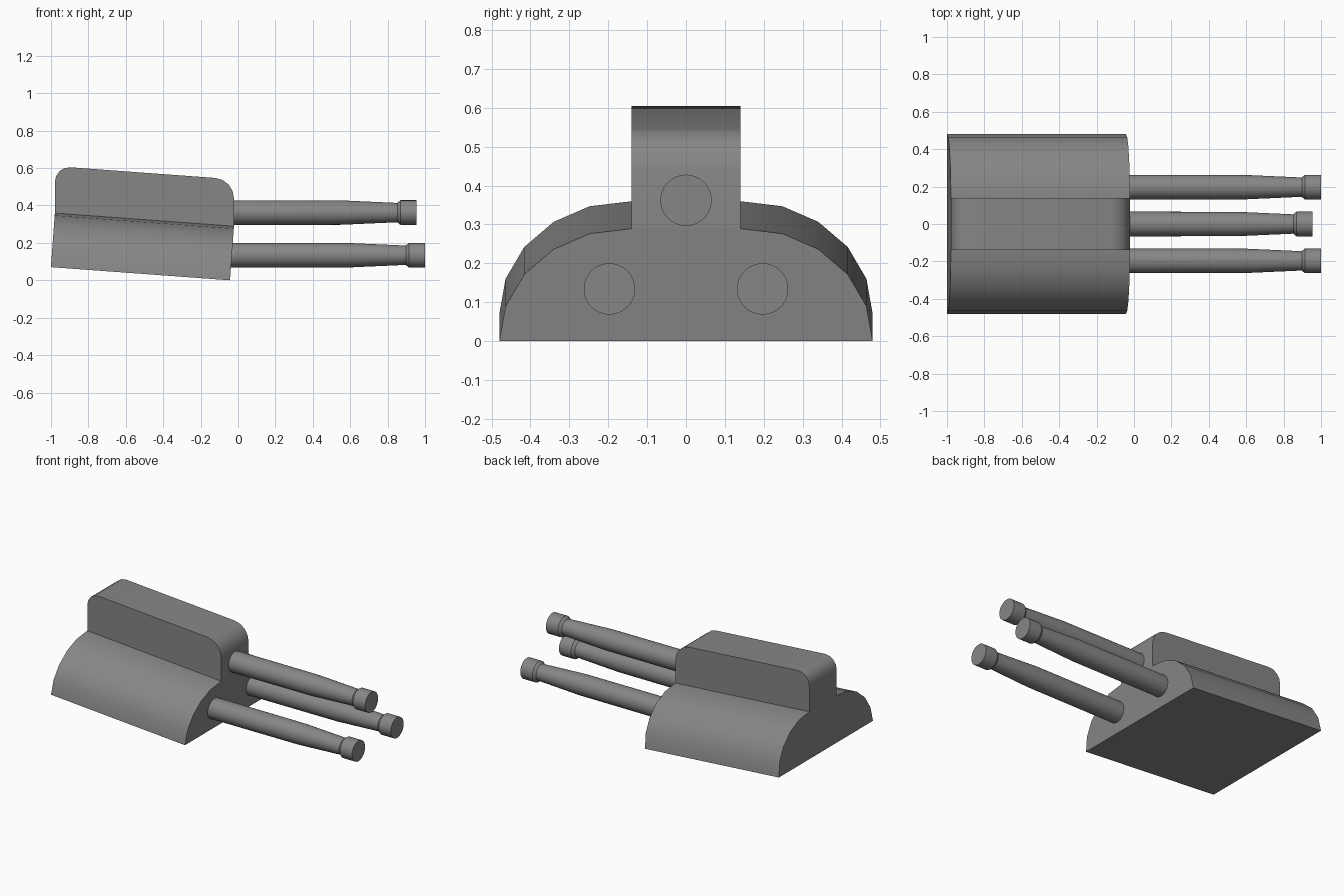
import bpy, bmesh, math
from mathutils import Matrix, Vector

if "Cube" in bpy.data.objects:
    bpy.data.objects.remove(bpy.data.objects["Cube"])

TILT = math.radians(4.2)
LENGTH = 0.96
# Local housing frame: x runs forward (front face at 0), tilted nose-down
PLACE = Matrix.Translation((-0.043, 0, 0)) @ Matrix.Rotation(TILT, 4, 'Y')

# Dark grey metal
METAL = bpy.data.materials.new("dark_metal")
METAL.diffuse_color = (0.24, 0.24, 0.24, 1)
METAL.use_nodes = True
METAL.node_tree.nodes["Principled BSDF"].inputs["Base Color"].default_value = METAL.diffuse_color


def extrude(name, points, offset, matrix):
    """Closed profile of 3D points extruded along offset into a solid."""
    bm = bmesh.new()
    face = bm.faces.new([bm.verts.new(p) for p in points])
    ext = bmesh.ops.extrude_face_region(bm, geom=[face])
    moved = [g for g in ext['geom'] if isinstance(g, bmesh.types.BMVert)]
    bmesh.ops.translate(bm, verts=moved, vec=Vector(offset))
    # extrude_face_region may drop the starting cap, so close any open border
    bmesh.ops.holes_fill(bm, edges=[e for e in bm.edges if e.is_boundary], sides=0)
    bm.transform(matrix)
    finish(name, bm)


def finish(name, bm):
    bmesh.ops.recalc_face_normals(bm, faces=bm.faces)
    mesh = bpy.data.meshes.new(name)
    bm.to_mesh(mesh)
    bm.free()
    mesh.materials.append(METAL)
    ob = bpy.data.objects.new(name, mesh)
    bpy.context.collection.objects.link(ob)
    bpy.ops.object.select_all(action='DESELECT')
    ob.select_set(True)
    bpy.context.view_layer.objects.active = ob
    bpy.ops.object.shade_smooth_by_angle(angle=math.radians(31))


def corner(cx, cz, r, start, steps=4):
    """Quarter-circle points for a rounded corner."""
    angles = [start + i * math.pi / 2 / steps for i in range(steps + 1)]
    return [(cx + r * math.cos(a), cz + r * math.sin(a)) for a in angles]


# Domed housing
half = [(0.48, 0), (0.464, 0.09), (0.416, 0.172), (0.34, 0.237), (0.248, 0.277), (0.14, 0.29)]
outline = half + [(-y, z) for y, z in reversed(half)]
extrude("housing", [(0, y, z) for y, z in outline], (-LENGTH, 0, 0), PLACE)

# Raised centre block: sloping top, but ends sheared back to vertical
block = ([(-LENGTH, 0.29), (0, 0.29)] + corner(-0.1, 0.44, 0.1, 0)
         + corner(-LENGTH + 0.085, 0.455, 0.085, math.pi / 2))
extrude("top_block", [(x - math.tan(TILT) * (z - 0.29), -0.14, z) for x, z in block],
        (0, 0.28, 0), PLACE)

# Three tapered barrels with flared muzzles
BARREL = [(-0.06, 0.066), (0.6, 0.065), (0.89, 0.052), (0.897, 0.052), (0.914, 0.066), (1.0, 0.066)]
SIDES = 32


def barrel(name, y, z, shift):
    bm = bmesh.new()
    rings = []
    for i, (x, r) in enumerate(BARREL):
        dx = shift if i else 0
        rings.append([bm.verts.new((x + dx, y + r * math.cos(2 * math.pi * k / SIDES),
                                    z + r * math.sin(2 * math.pi * k / SIDES)))
                      for k in range(SIDES)])
    for a, b in zip(rings, rings[1:]):
        for k in range(SIDES):
            n = (k + 1) % SIDES
            bm.faces.new((a[k], a[n], b[n], b[k]))
    bm.faces.new(rings[0])
    bm.faces.new(rings[-1])
    finish(name, bm)


barrel("left_barrel", -0.197, 0.134, 0)
barrel("right_barrel", 0.197, 0.134, 0)
barrel("upper_barrel", 0, 0.362, -0.045)
